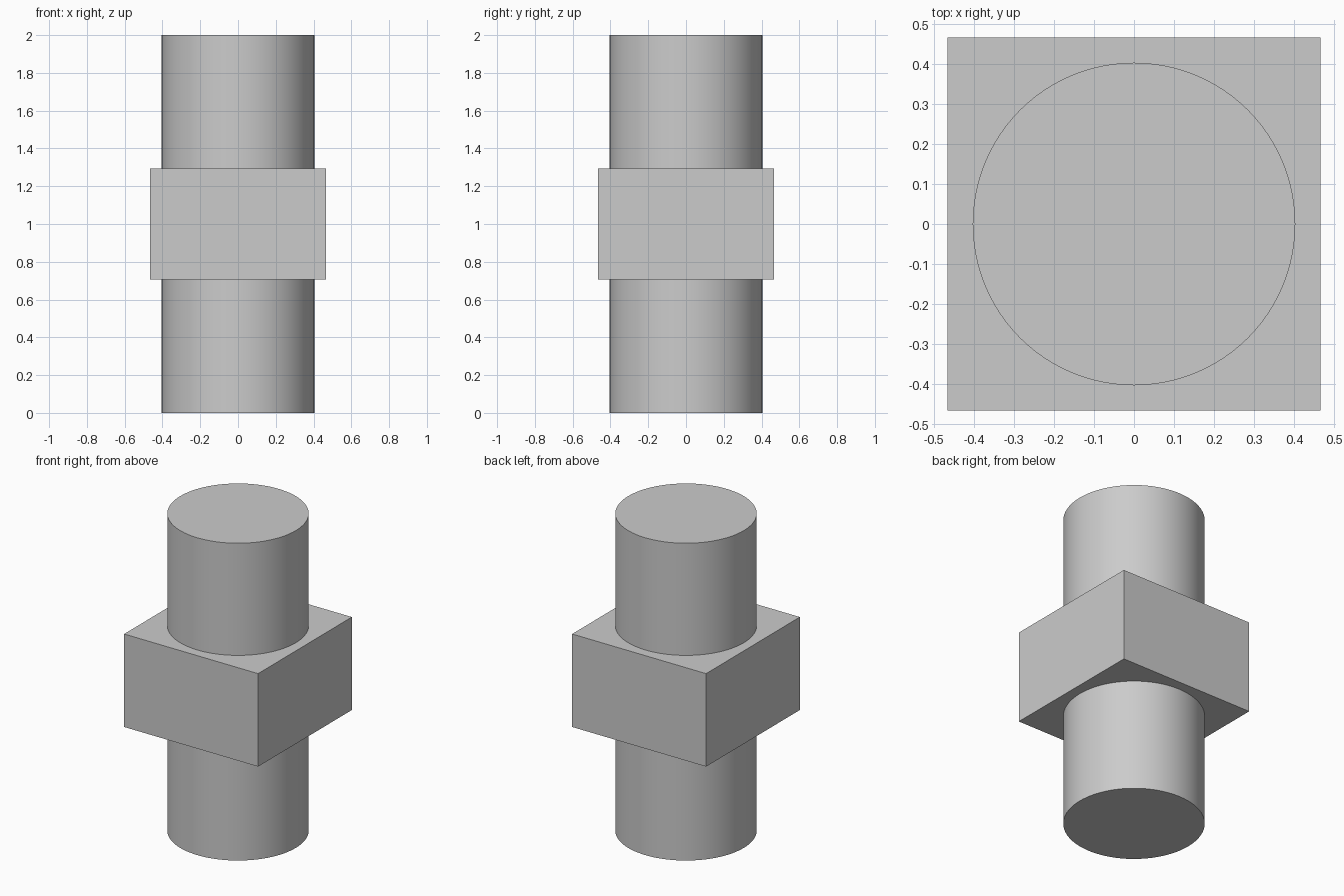
import bpy
import math

cube = bpy.data.objects.get("Cube")
if cube:
    bpy.data.objects.remove(cube, do_unlink=True)

# Plain grey for the whole model
grey = bpy.data.materials.new("grey")
grey.use_nodes = True
colour = (0.6, 0.6, 0.6, 1)
grey.diffuse_color = colour
grey.node_tree.nodes["Principled BSDF"].inputs["Base Color"].default_value = colour

HEIGHT = 2.0
RADIUS = 0.404
COLLAR_WIDTH = 0.934
COLLAR_BOTTOM, COLLAR_TOP = 0.707, 1.293


def finish(name):
    obj = bpy.context.object
    obj.name = obj.data.name = name
    obj.data.materials.append(grey)
    return obj


def add_shaft(name, bottom, top):
    bpy.ops.mesh.primitive_cylinder_add(
        vertices=96, radius=RADIUS, depth=top - bottom,
        location=(0, 0, (bottom + top) / 2))
    finish(name)
    bpy.ops.object.shade_smooth_by_angle(angle=math.radians(30))


# Round shaft running through the collar
add_shaft("shaft", 0, HEIGHT)

# Square collar around the middle
bpy.ops.mesh.primitive_cube_add(
    size=1, location=(0, 0, (COLLAR_BOTTOM + COLLAR_TOP) / 2))
collar = finish("square_collar")
collar.scale = (COLLAR_WIDTH, COLLAR_WIDTH, COLLAR_TOP - COLLAR_BOTTOM)
bpy.ops.object.transform_apply(location=False, rotation=False, scale=True)
